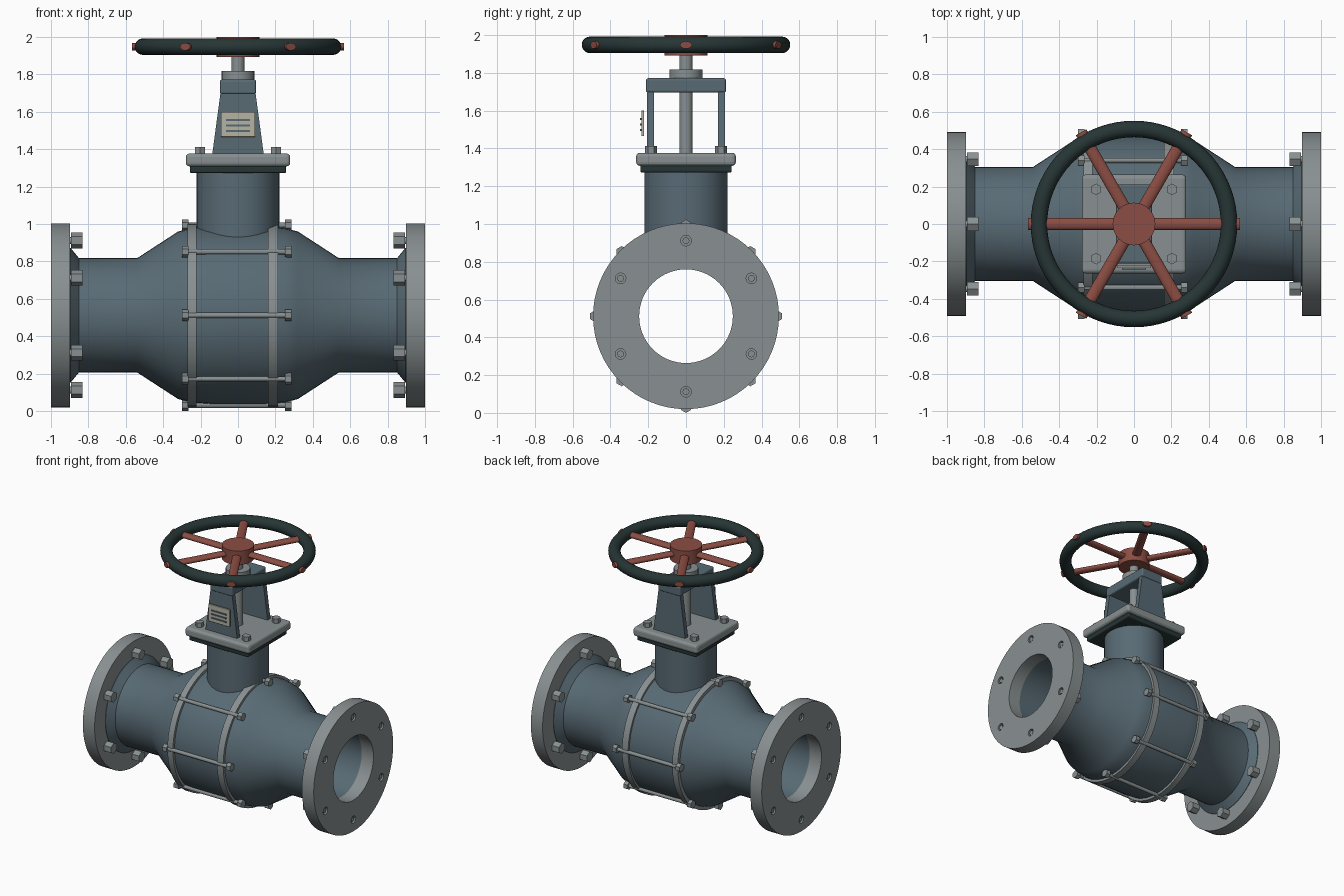
import bpy, bmesh, math
from mathutils import Matrix, Vector

if "Cube" in bpy.data.objects:
    bpy.data.objects.remove(bpy.data.objects["Cube"])

AX = 0.512  # height of the pipe axis


def mat(name, rgb):
    m = bpy.data.materials.new(name)
    m.diffuse_color = (*rgb, 1)
    m.use_nodes = True
    m.node_tree.nodes["Principled BSDF"].inputs["Base Color"].default_value = m.diffuse_color
    return m


SLATE = mat("slate_paint", (0.098, 0.145, 0.175))
STEEL = mat("grey_steel", (0.25, 0.28, 0.285))
DARK = mat("dark_rubber", (0.020, 0.036, 0.036))
RED = mat("red_paint", (0.26, 0.075, 0.057))
PLATE = mat("plate_beige", (0.47, 0.455, 0.37))


def finish(name, bm, m, bevel=0, smooth=False):
    bmesh.ops.recalc_face_normals(bm, faces=bm.faces)
    me = bpy.data.meshes.new(name)
    bm.to_mesh(me)
    bm.free()
    me.materials.append(m)
    ob = bpy.data.objects.new(name, me)
    bpy.context.collection.objects.link(ob)
    if bevel:
        b = ob.modifiers.new("bevel", 'BEVEL')
        b.width, b.segments = bevel, 3
    if smooth:
        bpy.ops.object.select_all(action='DESELECT')
        ob.select_set(True)
        bpy.context.view_layer.objects.active = ob
        bpy.ops.object.shade_smooth_by_angle(angle=math.radians(35))
    return ob


def add_cyl(bm, p0, p1, r, segs=24, r2=None):
    p0, p1 = Vector(p0), Vector(p1)
    d = p1 - p0
    M = Matrix.Translation((p0 + p1) / 2) @ d.to_track_quat('Z', 'Y').to_matrix().to_4x4()
    bmesh.ops.create_cone(bm, cap_ends=True, segments=segs, radius1=r,
                          radius2=r if r2 is None else r2, depth=d.length, matrix=M)


def cyl(name, p0, p1, r, m, segs=48, bevel=0):
    bm = bmesh.new()
    add_cyl(bm, p0, p1, r, segs)
    return finish(name, bm, m, bevel, True)


def add_box(bm, lo, hi):
    lo, hi = Vector(lo), Vector(hi)
    M = Matrix.Translation((lo + hi) / 2) @ Matrix.Diagonal((*(hi - lo), 1))
    bmesh.ops.create_cube(bm, size=1, matrix=M)


def box(name, lo, hi, m, bevel=0):
    bm = bmesh.new()
    add_box(bm, lo, hi)
    return finish(name, bm, m, bevel)


def lathe_x(name, pts, m, segs=48, smooth=False):
    """Closed (x, r) outline turned around the pipe axis."""
    bm = bmesh.new()
    rings = []
    for i in range(segs):
        a = 2 * math.pi * i / segs
        rings.append([bm.verts.new((x, r * math.cos(a), AX + r * math.sin(a))) for x, r in pts])
    n = len(pts)
    for i in range(segs):
        A, B = rings[i], rings[(i + 1) % segs]
        for j in range(n):
            k = (j + 1) % n
            bm.faces.new((A[j], A[k], B[k], B[j]))
    return finish(name, bm, m, 0, smooth)


def polar(x, r, deg):
    a = math.radians(deg)
    return (x, r * math.cos(a), AX + r * math.sin(a))


# Valve body: open bore, straight ends, swollen middle
half = [(0.92, 0.36), (0.895, 0.36), (0.85, 0.305), (0.54, 0.305), (0.32, 0.448),
        (0.25, 0.466), (0.15, 0.474)]
outer = half + [(-x, r) for x, r in reversed(half)]
lathe_x("valve_body", outer + [(-0.92, 0.252), (0.92, 0.252)], SLATE, 48, True)

# End flanges with bolt holes
for s, side in ((-1, "left"), (1, "right")):
    fl = lathe_x(side + "_flange", [(s * 0.898, 0.248), (s * 0.898, 0.492),
                                    (s * 1.0, 0.492), (s * 1.0, 0.248)], STEEL, 64, True)
    bm = bmesh.new()
    for k in range(6):
        add_cyl(bm, polar(s * 0.96, 0.4, 30 + 60 * k), polar(s * 1.05, 0.4, 30 + 60 * k), 0.028, 20)
    cut = finish("hole_cutter", bm, STEEL)
    mod = fl.modifiers.new("holes", 'BOOLEAN')
    mod.operation, mod.object, mod.solver = 'DIFFERENCE', cut, 'EXACT'
    deps = bpy.context.evaluated_depsgraph_get()
    me = bpy.data.meshes.new_from_object(fl.evaluated_get(deps))
    fl.modifiers.clear()
    fl.data = me
    bpy.data.objects.remove(cut)
    # Flange bolts: hex head behind, shank end inside the hole
    bm = bmesh.new()
    for k in range(6):
        a = 30 + 60 * k
        add_cyl(bm, polar(s * 0.832, 0.4, a), polar(s * 0.892, 0.4, a), 0.042, 6)
        add_cyl(bm, polar(s * 0.85, 0.4, a), polar(s * 0.994, 0.4, a), 0.018, 16)
    finish(side + "_flange_bolts", bm, STEEL)

# Clamp bands and tie rods around the middle
for name, x0, x1 in (("left_band", -0.27, -0.222), ("right_band", 0.16, 0.213)):
    lathe_x(name, [(x0, 0.44), (x0, 0.488), (x1, 0.488), (x1, 0.44)], STEEL, 64, True)
bm = bmesh.new()
for k in range(8):
    a = 45 * k
    add_cyl(bm, polar(-0.28, 0.481, a), polar(0.27, 0.481, a), 0.014, 12)
    for s in (-1, 1):
        add_cyl(bm, polar(s * 0.25 if s > 0 else -0.265, 0.481, a),
                polar(s * 0.285 if s > 0 else -0.3, 0.481, a), 0.031, 6)
finish("tie_rods", bm, STEEL)

# Bonnet neck, gasket, cover plate and its bolts
cyl("bonnet_neck", (0, 0, 0.85), (0, 0, 1.28), 0.221, SLATE, 48)
box("gasket", (-0.257, -0.242, 1.272), (0.257, 0.242, 1.312), DARK, 0.01)
box("bonnet_plate", (-0.279, -0.264, 1.308), (0.279, 0.264, 1.377), STEEL, 0.02)
bm = bmesh.new()
for x in (-0.203, 0.203):
    for y in (-0.185, 0.185):
        add_cyl(bm, (x, y, 1.365), (x, y, 1.412), 0.031, 6)
finish("bonnet_bolts", bm, STEEL)

# Yoke: two tapered legs with a bridge on top
for s, side in ((-1, "front"), (1, "back")):
    bm = bmesh.new()
    add_box(bm, (-0.138, -0.018, 1.37), (0.138, 0.018, 1.71))
    for v in bm.verts:
        v.co.y += s * 0.188
        if v.co.z > 1.5:
            v.co.x *= 0.67
    finish(side + "_yoke_leg", bm, SLATE)
box("yoke_bridge", (-0.097, -0.212, 1.695), (0.097, 0.212, 1.772), SLATE, 0.012)
cyl("gland_nut", (0, 0, 1.765), (0, 0, 1.818), 0.087, STEEL, 32)
cyl("stem", (0, 0, 1.37), (0, 0, 1.93), 0.035, STEEL, 24)

# Nameplate with three raised bars
box("nameplate", (-0.092, -0.236, 1.465), (0.092, -0.222, 1.6), PLATE, 0.003)
bm = bmesh.new()
for z in (1.498, 1.527, 1.556):
    add_box(bm, (-0.064, -0.243, z - 0.005), (0.064, -0.235, z + 0.005))
finish("nameplate_bars", bm, SLATE)

# Handwheel: rim, hub and six flattened spokes
WZ = 1.948
bm = bmesh.new()
R, r, NU, NV = 0.508, 0.044, 72, 20
grid = []
for i in range(NU):
    a = 2 * math.pi * i / NU
    ring = []
    for j in range(NV):
        b = 2 * math.pi * j / NV
        q = R + r * math.cos(b)
        ring.append(bm.verts.new((q * math.cos(a), q * math.sin(a), WZ + r * math.sin(b))))
    grid.append(ring)
for i in range(NU):
    for j in range(NV):
        A, B, k = grid[i], grid[(i + 1) % NU], (j + 1) % NV
        bm.faces.new((A[j], B[j], B[k], A[k]))
finish("wheel_rim", bm, DARK, 0, True)
cyl("wheel_hub", (0, 0, 1.892), (0, 0, 2.0), 0.114, RED, 40)
bm = bmesh.new()
for k in range(6):
    a = math.radians(60 * k)
    c = Vector((math.cos(a), math.sin(a), 0))
    add_cyl(bm, c * 0.05, c * 0.566, 0.032, 20)
for v in bm.verts:
    v.co.z = WZ + v.co.z * 0.62
finish("wheel_spokes", bm, RED, 0, True)
